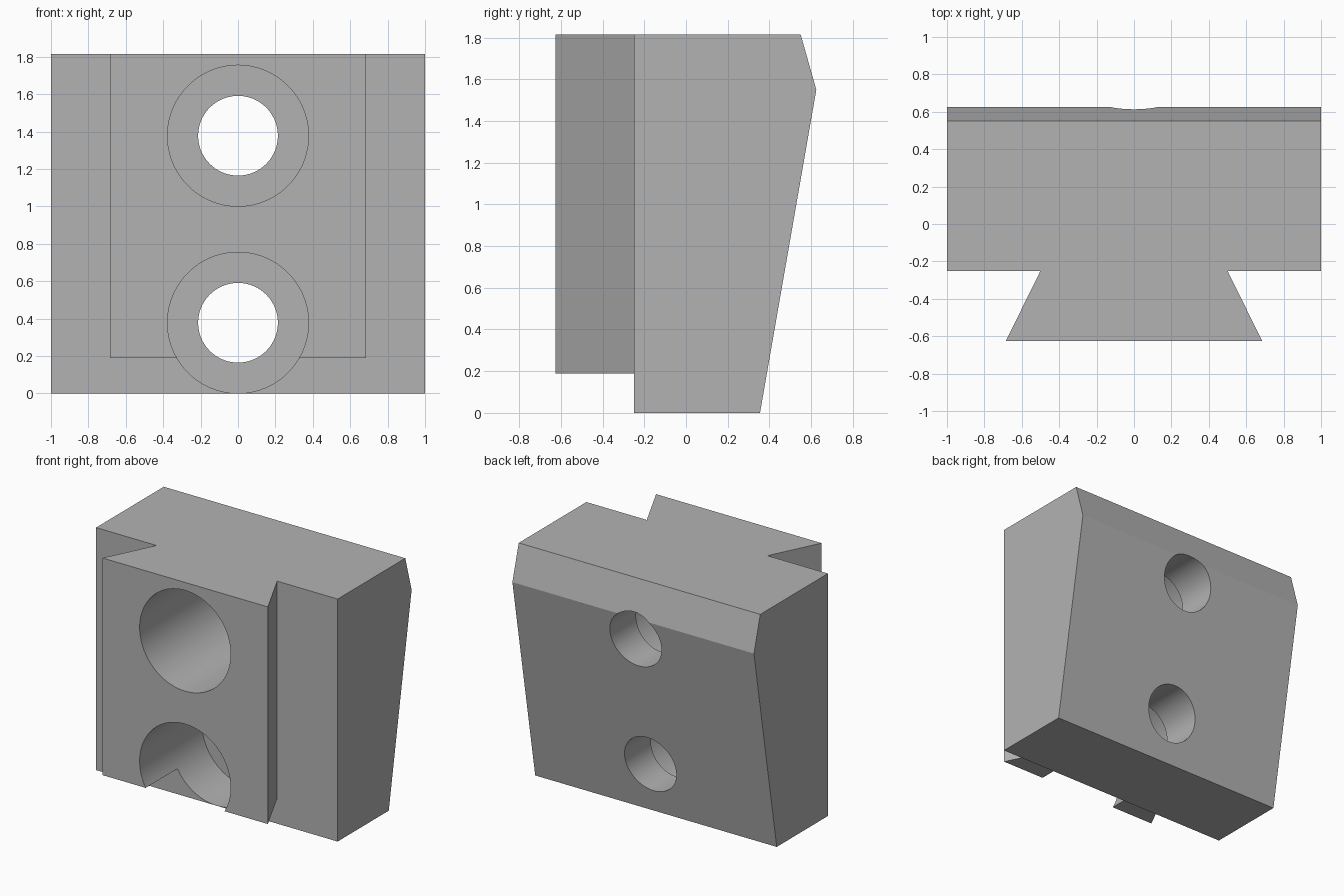
import bpy
import bmesh
import math
from mathutils import Matrix, Vector

cube = bpy.data.objects.get("Cube")
if cube:
    bpy.data.objects.remove(cube, do_unlink=True)

HEIGHT = 1.815

grey = bpy.data.materials.new("plain_grey")
grey.use_nodes = True
grey.diffuse_color = (0.45, 0.45, 0.45, 1)
grey.node_tree.nodes["Principled BSDF"].inputs["Base Color"].default_value = grey.diffuse_color


def add_object(name, bm):
    bmesh.ops.recalc_face_normals(bm, faces=bm.faces)
    mesh = bpy.data.meshes.new(name)
    bm.to_mesh(mesh)
    bm.free()
    mesh.materials.append(grey)
    obj = bpy.data.objects.new(name, mesh)
    bpy.context.collection.objects.link(obj)
    return obj


def prism(name, points, direction):
    """Extrude a closed outline along a direction."""
    bm = bmesh.new()
    face = bm.faces.new([bm.verts.new(p) for p in points])
    extruded = bmesh.ops.extrude_face_region(bm, geom=[face])["geom"]
    verts = [v for v in extruded if isinstance(v, bmesh.types.BMVert)]
    bmesh.ops.translate(bm, verts=verts, vec=Vector(direction))
    return add_object(name, bm)


def bore(name, radius, z, y_start, y_end):
    """Cylinder along y used as a cutter."""
    bm = bmesh.new()
    place = Matrix.Translation((0, (y_start + y_end) / 2, z)) @ Matrix.Rotation(math.pi / 2, 4, "X")
    bmesh.ops.create_cone(bm, cap_ends=True, segments=96, radius1=radius, radius2=radius,
                          depth=y_end - y_start, matrix=place)
    cutter = add_object(name, bm)
    cutter.hide_render = True
    return cutter


def combine(target, other, operation):
    mod = target.modifiers.new(operation.lower(), "BOOLEAN")
    mod.operation = operation
    mod.solver = "EXACT"
    mod.object = other
    bpy.context.view_layer.objects.active = target
    bpy.ops.object.modifier_apply(modifier=mod.name)
    bpy.data.objects.remove(other, do_unlink=True)


# Wedge body: side outline with sloped back and chamfered top edge
side = [(-0.25, 0), (0.355, 0), (0.625, 1.55), (0.55, HEIGHT), (-0.25, HEIGHT)]
block = prism("dovetail_block", [(-1, y, z) for y, z in side], (2, 0, 0))

# Dovetail rail on the front, stopping short of the bottom
half = [(0.685, -0.625), (0.5, -0.25), (0.5, -0.15)]
outline = half + [(-x, y) for x, y in reversed(half)]
rail = prism("dovetail_rail", [(x, y, 0.19) for x, y in outline], (0, 0, HEIGHT - 0.19))
combine(block, rail, "UNION")

# Two counterbored bolt holes, floors stepping back with the slope
for z, floor in ((0.378, 0.112), (1.378, 0.286)):
    combine(block, bore("counterbore", 0.377, z, -0.8, floor), "DIFFERENCE")
    combine(block, bore("bolt_hole", 0.213, z, -0.9, 0.9), "DIFFERENCE")

# Smooth bores, crisp edges
bpy.ops.object.select_all(action="DESELECT")
block.select_set(True)
bpy.context.view_layer.objects.active = block
bpy.ops.object.shade_smooth_by_angle(angle=math.radians(15))
